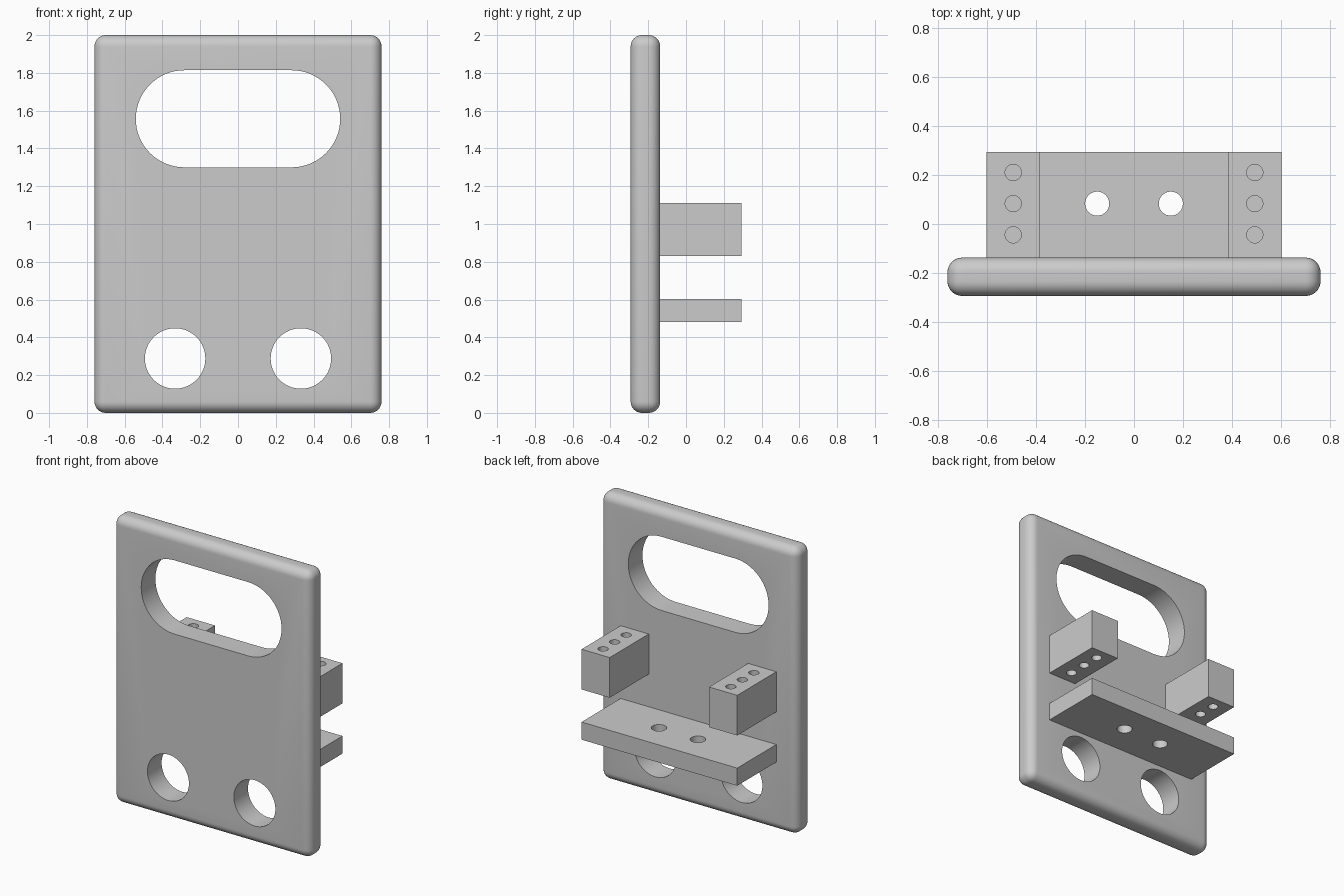
import bpy
import bmesh
from math import cos, sin, pi, radians
from mathutils import Vector

default_cube = bpy.data.objects.get("Cube")
if default_cube:
    bpy.data.objects.remove(default_cube, do_unlink=True)

grey = bpy.data.materials.new("plain grey")
grey.use_nodes = True
grey.diffuse_color = (0.6, 0.6, 0.6, 1)
grey.node_tree.nodes["Principled BSDF"].inputs["Base Color"].default_value = (0.6, 0.6, 0.6, 1)

FRONT, PLATE_BACK, BACK = -0.293, -0.137, 0.293
HALF_WIDTH = 0.6


def finish(name, bm):
    bmesh.ops.recalc_face_normals(bm, faces=bm.faces[:])
    mesh = bpy.data.meshes.new(name)
    bm.to_mesh(mesh)
    bm.free()
    obj = bpy.data.objects.new(name, mesh)
    mesh.materials.append(grey)
    bpy.context.collection.objects.link(obj)
    return obj


def box(name, low, high, rounding=0):
    low, high = Vector(low), Vector(high)
    bm = bmesh.new()
    bmesh.ops.create_cube(bm, size=1)
    for v in bm.verts:
        v.co = (low + high) / 2 + v.co * (high - low)
    if rounding:
        bmesh.ops.bevel(bm, geom=bm.edges[:], offset=rounding, segments=8,
                        profile=0.5, affect='EDGES')
    return finish(name, bm)


def slot_outline(x, y, radius, half_straight=0, steps=32):
    """Circle, or a stadium when half_straight is above zero."""
    points = []
    for side, start in ((1, -pi / 2), (-1, pi / 2)):
        for i in range(steps + (1 if half_straight else 0)):
            a = start + pi * i / steps
            points.append((x + side * half_straight + radius * cos(a), y + radius * sin(a)))
    return points


def cut(obj, outlines, place, low, high):
    """Cut prisms through obj; place maps outline u, v and depth to space."""
    bm = bmesh.new()
    for outline in outlines:
        face = bm.faces.new([bm.verts.new(place(u, v, low)) for u, v in outline])
        ext = bmesh.ops.extrude_face_region(bm, geom=[face], use_keep_orig=True)
        move = Vector(place(0, 0, high)) - Vector(place(0, 0, low))
        bmesh.ops.translate(bm, vec=move,
                            verts=[g for g in ext["geom"] if isinstance(g, bmesh.types.BMVert)])
    cutter = finish("hole_cutter", bm)
    cutter.hide_render = True
    mod = obj.modifiers.new("holes", 'BOOLEAN')
    mod.operation = 'DIFFERENCE'
    mod.solver = 'EXACT'
    mod.object = cutter
    bpy.ops.object.select_all(action='DESELECT')
    obj.select_set(True)
    bpy.context.view_layer.objects.active = obj
    bpy.ops.object.modifier_apply(modifier=mod.name)
    bpy.data.objects.remove(cutter, do_unlink=True)
    bpy.ops.object.shade_smooth_by_angle(angle=radians(30))


def along_y(u, v, depth):
    return (u, depth, v)


def along_z(u, v, depth):
    return (u, v, depth)


# Rounded upright plate with a handle slot and two round holes
plate = box("face_plate", (-0.76, FRONT, 0), (0.76, PLATE_BACK, 2), rounding=0.06)
cut(plate,
    [slot_outline(0, 1.557, 0.257, half_straight=0.284)]
    + [slot_outline(s * 0.333, 0.288, 0.16) for s in (-1, 1)],
    along_y, FRONT - 0.1, PLATE_BACK + 0.1)

# Shelf behind the plate with two holes
shelf = box("shelf", (-HALF_WIDTH, PLATE_BACK, 0.48), (HALF_WIDTH, BACK, 0.603))
cut(shelf, [slot_outline(s * 0.15, 0.083, 0.049) for s in (-1, 1)], along_z, 0.4, 0.7)

# Side blocks, each drilled with three small holes
for side, label in ((1, "left"), (-1, "right")):
    xs = sorted((side * 0.383, side * HALF_WIDTH))
    block = box(label + "_block", (xs[0], PLATE_BACK, 0.83), (xs[1], BACK, 1.11))
    cut(block, [slot_outline(side * 0.492, 0.083 + k * 0.127, 0.033) for k in (-1, 0, 1)],
        along_z, 0.75, 1.2)
